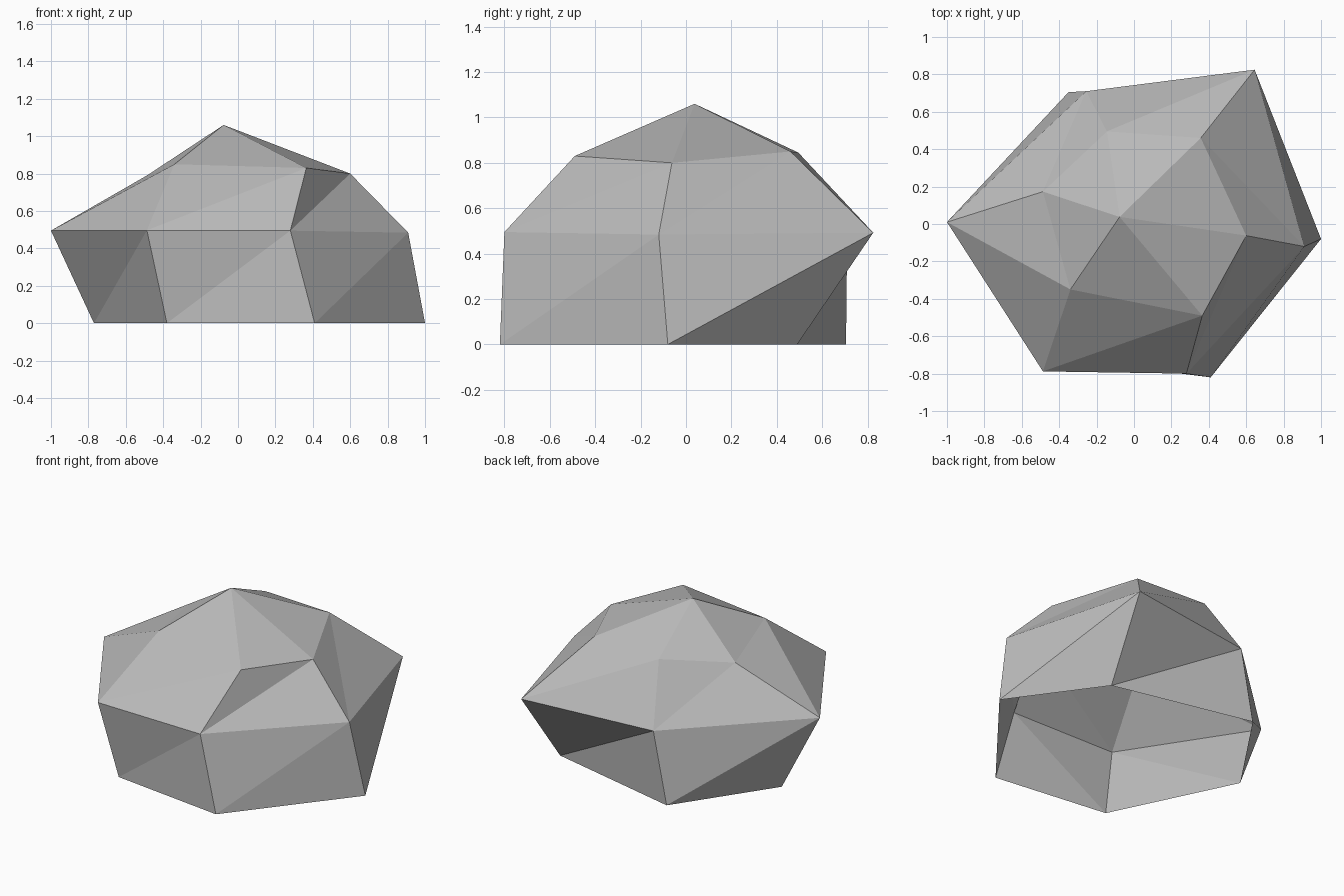
import bpy, bmesh

if "Cube" in bpy.data.objects:
    bpy.data.objects.remove(bpy.data.objects["Cube"])

# Faceted boulder: three irregular six-sided rings and a peak, open underneath
base = [(-.77, .085, 0), (-.38, -.72, 0), (.41, -.82, 0),
        (1.0, -.08, 0), (.59, .49, 0), (-.35, .705, 0)]
middle = [(-1.0, .01, .495), (-.487, -.788, .497), (.28, -.80, .495),
          (.91, -.12, .484), (.645, .825, .492), (-.255, .71, .475)]
shoulder = [(-.487, .173, .79), (-.34, -.35, .85), (.365, -.49, .83),
            (.60, -.062, .80), (.357, .46, .85), (-.145, .495, .845)]
peak = (-.077, .038, 1.06)


def bridge(bm, low, high, lean):
    """Join two rings with triangles; lean sets which way the diagonals run."""
    n = len(low)
    for i in range(n):
        j = (i + 1) % n
        if lean > 0:      # diagonal rises from low i to high j
            tris = ((low[i], low[j], high[j]), (low[i], high[j], high[i]))
        else:
            tris = ((low[i], low[j], high[i]), (low[j], high[j], high[i]))
        for t in tris:
            bm.faces.new(t)


bm = bmesh.new()
rings = [[bm.verts.new(p) for p in ring] for ring in (base, middle, shoulder)]
top = bm.verts.new(peak)
bridge(bm, rings[0], rings[1], 1)
bridge(bm, rings[1], rings[2], 1)

# Cap fan
for i in range(6):
    bm.faces.new((rings[2][i], rings[2][(i + 1) % 6], top))

mesh = bpy.data.meshes.new("boulder")
bm.to_mesh(mesh)
bm.free()
boulder = bpy.data.objects.new("boulder", mesh)
bpy.context.collection.objects.link(boulder)

# Stone colour
stone = bpy.data.materials.new("grey stone")
stone.diffuse_color = (.5, .5, .5, 1)
stone.use_nodes = True
stone.node_tree.nodes["Principled BSDF"].inputs["Base Color"].default_value = stone.diffuse_color
mesh.materials.append(stone)
